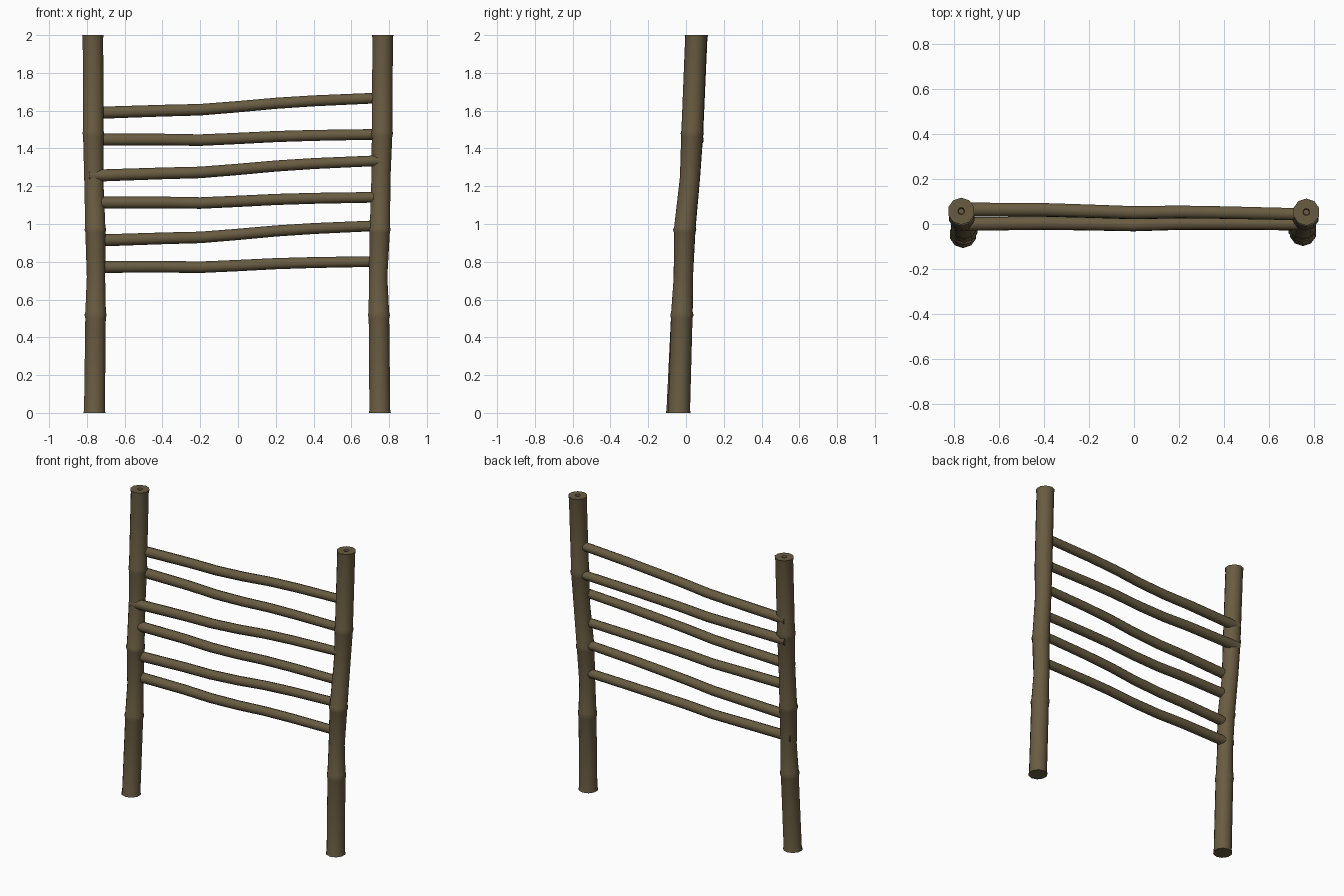
import bpy, bmesh, math
from mathutils import Vector

if "Cube" in bpy.data.objects:
    bpy.data.objects.remove(bpy.data.objects["Cube"])

wood = bpy.data.materials.new("weathered brown wood")
wood.diffuse_color = (0.14, 0.106, 0.053, 1)
wood.use_nodes = True
wood.node_tree.nodes["Principled BSDF"].inputs["Base Color"].default_value = wood.diffuse_color


def lerp_path(path, t):
    # path rows start with the parameter, then the values
    for a, b in zip(path, path[1:]):
        if t <= b[0]:
            k = (t - a[0]) / (b[0] - a[0])
            return [p + (q - p) * k for p, q in zip(a[1:], b[1:])]
    return list(path[-1][1:])


def tube(name, stations, u, v, sides):
    # stations: (centre, radius); first and last rings are capped
    bm = bmesh.new()
    rings = []
    for c, r in stations:
        rings.append([bm.verts.new(Vector(c) + r * (math.cos(a) * u + math.sin(a) * v))
                      for a in (2 * math.pi * (i + 0.5) / sides for i in range(sides))])
    for a, b in zip(rings, rings[1:]):
        for i in range(sides):
            j = (i + 1) % sides
            bm.faces.new((a[i], a[j], b[j], b[i]))
    bm.faces.new(rings[0])
    bm.faces.new(rings[-1])
    bmesh.ops.recalc_face_normals(bm, faces=bm.faces)
    me = bpy.data.meshes.new(name)
    bm.to_mesh(me)
    bm.free()
    me.materials.append(wood)
    ob = bpy.data.objects.new(name, me)
    bpy.context.collection.objects.link(ob)
    bpy.context.view_layer.objects.active = ob
    bpy.ops.object.select_all(action='DESELECT')
    ob.select_set(True)
    bpy.ops.object.shade_smooth_by_angle(angle=math.radians(40))
    return ob


X, Y, Z = Vector((1, 0, 0)), Vector((0, 1, 0)), Vector((0, 0, 1))

# Posts: bent centre lines as (z, x, y)
left = [(0, -0.760, -0.046), (0.52, -0.754, -0.022), (0.72, -0.752, -0.014),
        (0.97, -0.755, -0.006), (1.25, -0.764, 0.022), (1.48, -0.766, 0.034), (2, -0.768, 0.057)]
right = [(0, 0.751, -0.037), (0.52, 0.746, -0.022), (0.72, 0.742, -0.014),
         (0.97, 0.751, -0.008), (1.25, 0.757, 0.021), (1.48, 0.763, 0.032), (2, 0.766, 0.053)]
# Post radius by height: lips at the ends, swollen joints between
profile = [(0, 0.061), (0.015, 0.058), (0.50, 0.057), (0.518, 0.0615), (0.535, 0.057),
           (0.72, 0.051), (0.955, 0.056), (0.97, 0.0605), (0.985, 0.056), (1.25, 0.053),
           (1.465, 0.057), (1.48, 0.0605), (1.495, 0.057), (1.985, 0.057), (2, 0.060)]
for name, path in (("left_post", left), ("right_post", right)):
    st = [((*lerp_path(path, z), z), r) for z, r in profile]
    cx, cy = path[-1][1:]
    # small hollow in the top cut
    st += [((cx, cy, 2.0), 0.016), ((cx, cy, 1.99), 0.012)]
    tube(name, st, X, Y, 10)

# Rungs: two wavy shapes, (x, height offset)
steep = [(-0.79, 0), (-0.4, 0.013), (-0.2, 0.018), (0, 0.034), (0.2, 0.052), (0.4, 0.065), (0.76, 0.081)]
gentle = [(-0.79, 0), (-0.4, 0.001), (-0.2, -0.002), (0, 0.007), (0.2, 0.017), (0.4, 0.023), (0.76, 0.029)]
wave = [0, 0.004, 0.001, -0.003, 0.003, 0.003, 0]
rungs = [(1.587, steep, 0.065, 0.043), (1.446, gentle, 0.063, 0.043),
         (1.255, steep, 0.0, 0.0), (1.113, gentle, 0.0, 0.0),
         (0.911, steep, 0.0, -0.002), (0.773, gentle, 0.0, -0.002)]
for n, (z, shape, y0, y1) in enumerate(rungs):
    st = []
    for (x, dz), w in zip(shape, wave):
        k = (x + 0.79) / 1.55
        st.append(((x, y0 + (y1 - y0) * k + w, z + dz), 0.032 - 0.004 * k))
    tube("rung_%d" % (n + 1), st, Y, Z, 10)
